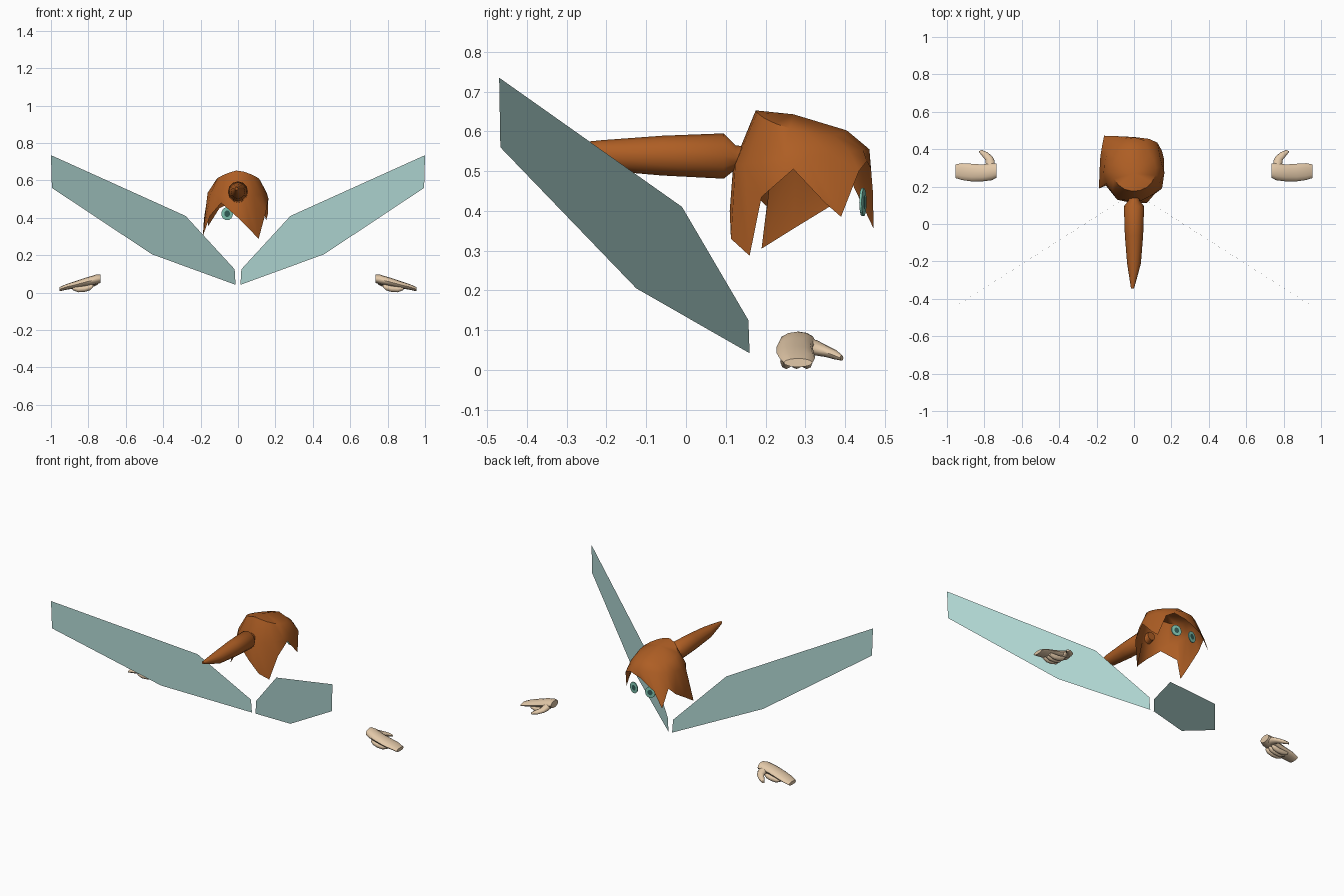
import bpy, bmesh, math
from mathutils import Vector

if "Cube" in bpy.data.objects:
    bpy.data.objects.remove(bpy.data.objects["Cube"])


def material(name, r, g, b):
    lin = [((c / 255 + 0.055) / 1.055) ** 2.4 for c in (r, g, b)]
    m = bpy.data.materials.new(name)
    m.diffuse_color = (*lin, 1)
    m.use_nodes = True
    m.node_tree.nodes["Principled BSDF"].inputs["Base Color"].default_value = m.diffuse_color
    return m


HAIR = material("copper_hair", 174, 94, 36)
WING = material("pale_teal", 178, 217, 213)
SKIN = material("skin", 226, 200, 168)
EYE = material("eye_teal", 130, 200, 180)
PUPIL = material("dark_teal", 50, 95, 88)


def make(name, verts, faces, mats, smooth=None, recalc=True):
    me = bpy.data.meshes.new(name)
    me.from_pydata([tuple(v) for v in verts], [], faces)
    if recalc:
        bm = bmesh.new()
        bm.from_mesh(me)
        bmesh.ops.recalc_face_normals(bm, faces=bm.faces)
        bm.to_mesh(me)
        bm.free()
    for m in mats:
        me.materials.append(m)
    ob = bpy.data.objects.new(name, me)
    bpy.context.collection.objects.link(ob)
    if smooth:
        bpy.ops.object.select_all(action='DESELECT')
        ob.select_set(True)
        bpy.context.view_layer.objects.active = ob
        bpy.ops.object.shade_smooth_by_angle(angle=math.radians(smooth))
    return ob


def loft(name, stations, u, v, n, mat, side=1):
    """Elliptic rings (x, y, z, radius_u, radius_v) joined along a path."""
    u, v = Vector(u), Vector(v)
    verts, faces = [], []
    for x, y, z, ru, rv in stations:
        for k in range(n):
            a = 2 * math.pi * k / n
            p = Vector((x, y, z)) + u * ru * math.cos(a) + v * rv * math.sin(a)
            verts.append((p.x * side, p.y, p.z))
    for i in range(len(stations) - 1):
        for k in range(n):
            k2 = (k + 1) % n
            faces.append((i * n + k, i * n + k2, (i + 1) * n + k2, (i + 1) * n + k))
    faces.append(tuple(range(n)))
    faces.append(tuple(range(len(verts) - n, len(verts))))
    return make(name, verts, faces, [mat], 50)


# hair cap: jagged lower rim, then two rings up to the crown
rim = [(.125, .435, .50), (.15, .39, .385), (.16, .35, .42), (.162, .27, .505),
       (.15, .19, .435), (.11, .16, .287), (.07, .113, .33), (0, .11, .40),
       (-.09, .13, .48), (-.15, .205, .41), (-.187, .19, .305), (-.185, .27, .355),
       (-.18, .36, .41), (-.17, .42, .465), (-.16, .472, .355), (-.10, .47, .45),
       (0, .465, .505), (.08, .455, .525)]
n = len(rim)
angles = [-20 * k + 45 for k in range(n)]
verts = list(rim)
for a in map(math.radians, angles):            # widest ring
    y = .29 + .172 * math.sin(a)
    verts.append((-.005 + .158 * math.cos(a), y, .535 + .02 * math.sin(a)))
for a in map(math.radians, angles):            # shoulder between sides and crown
    x, y = .118 * math.cos(a), .29 + .115 * math.sin(a)
    verts.append((x, y, .638 - .22 * (y - .2) + (.012 - .03 * abs(x) / .118)))
verts.append((0, .27, .643))
faces = [(r * n + k, r * n + (k + 1) % n, (r + 1) * n + (k + 1) % n, (r + 1) * n + k)
         for r in range(2) for k in range(n)]
faces += [(2 * n + k, 2 * n + (k + 1) % n, 3 * n) for k in range(n)]
make("hair_cap", verts, faces, [HAIR], 50)

# ponytail pointing to the front
loft("ponytail", [(0, .155, .535, .026, .026), (0, .125, .535, .03, .03),
                  (0, .095, .538, .054, .057), (0, -.06, .539, .049, .05),
                  (0, -.21, .54, .037, .038), (-.005, -.30, .55, .018, .019),
                  (-.008, -.345, .556, .008, .008)],
     (1, 0, 0), (0, 0, 1), 12, HAIR)

# wings, hands and eyes on both sides
wing = [(1, -.47, .735), (.995, -.467, .56), (.46, -.125, .205),
        (.013, .16, .042), (.018, .157, .125), (.28, -.01, .41)]
for s, tag in ((1, "right"), (-1, "left")):
    make("wing_" + tag, [(x * s, y, z) for x, y, z in wing], [tuple(range(6))], [WING],
         recalc=False)

    loft("palm_" + tag, [(.735, .285, .074, .038, .022), (.76, .28, .070, .046, .026),
                         (.81, .273, .058, .045, .023), (.87, .275, .042, .047, .019),
                         (.92, .28, .030, .045, .015), (.955, .282, .018, .036, .011)],
         (0, 1, 0), (0, 0, 1), 12, SKIN, s)
    for i in range(3):                         # curled fingers under the palm
        y = .252 + .026 * i
        loft("finger_%d_%s" % (i + 1, tag),
             [(.775, y, .036, .008, .008), (.79, y, .028, .014, .015),
              (.82, y, .020, .015, .016), (.855, y, .018, .014, .016),
              (.885, y, .024, .010, .010)],
             (0, 1, 0), (0, 0, 1), 8, SKIN, s)
    loft("thumb_" + tag, [(.775, .29, .062, .034, .022), (.768, .325, .056, .026, .020),
                          (.776, .352, .047, .021, .015), (.80, .376, .038, .018, .012),
                          (.823, .392, .030, .009, .007)],
         (.9, -.43, 0), (0, 0, 1), 10, SKIN, s)

    # eye plate with inset pupil
    m = 16
    ev, ef = [], []
    for r, y in ((1, .442), (1, .448), (.5, .449), (.5, .441)):
        for k in range(m):
            a = 2 * math.pi * k / m
            dx = .031 * r * math.cos(a)
            ev.append((s * (.058 + dx), y - dx * .2, .422 + .035 * r * math.sin(a)))
    for i in range(4):
        j = (i + 1) % 4
        if i != 2:
            ef += [(i * m + k, i * m + (k + 1) % m, j * m + (k + 1) % m, j * m + k)
                   for k in range(m)]
    ef += [tuple(range(2 * m, 3 * m)), tuple(range(3 * m, 4 * m))]
    eye = make("eye_" + tag, ev, ef, [EYE, PUPIL])
    for p in eye.data.polygons:
        p.material_index = 1 if len(p.vertices) == m else 0
